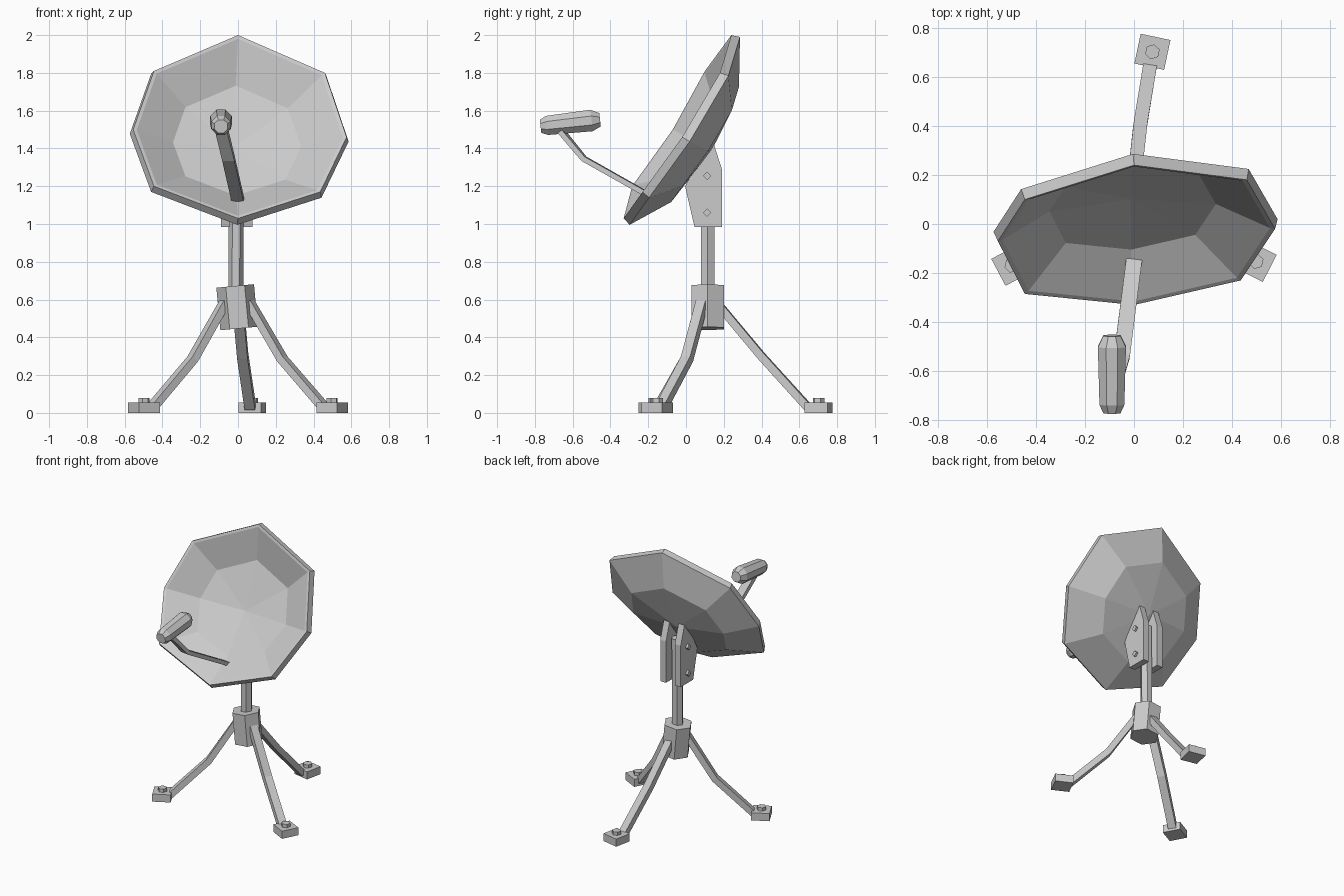
import bpy, bmesh, math
from mathutils import Vector as V, Matrix

if "Cube" in bpy.data.objects:
    bpy.data.objects.remove(bpy.data.objects["Cube"])


def loft(name, rings, closed=False, tips=True):
    """Skin a list of equal-sized point rings; cap the ends or join last to first."""
    bm = bmesh.new()
    rows = [[bm.verts.new(p) for p in r] for r in rings]
    n = len(rows[0])
    for a, b in zip(rows, rows[1:]):
        for i in range(n):
            j = (i + 1) % n
            bm.faces.new((a[i], a[j], b[j], b[i]))
    if closed:
        # fan caps meeting at the given centre points
        for row, tip in ((rows[0], closed[0]), (rows[-1], closed[1])):
            c = bm.verts.new(tip)
            for i in range(n):
                bm.faces.new((row[i], row[(i + 1) % n], c))
    else:
        bm.faces.new(rows[0])
        bm.faces.new(rows[-1])
    bmesh.ops.recalc_face_normals(bm, faces=bm.faces)
    me = bpy.data.meshes.new(name)
    bm.to_mesh(me)
    bm.free()
    ob = bpy.data.objects.new(name, me)
    bpy.context.collection.objects.link(ob)
    return ob


def rod(name, path, radii, sides=6, phase=0.0):
    """Regular-sided rod along a nearly straight path with a radius per point."""
    path = [V(p) for p in path]
    d = (path[-1] - path[0]).normalized()
    u = V((1, 0, 0)) if abs(d.x) < 0.8 else V((0, 1, 0))
    u = (u - d * u.dot(d)).normalized()
    w = d.cross(u)
    angs = [phase + 2 * math.pi * i / sides for i in range(sides)]
    return loft(name, [[p + r * (u * math.cos(a) + w * math.sin(a)) for a in angs]
                       for p, r in zip(path, radii)])


def bar(name, path, width, thick):
    """Bent rectangular bar, its flat side facing up."""
    path = [V(p) for p in path]
    rings = []
    for i, p in enumerate(path):
        d = (path[min(i + 1, len(path) - 1)] - path[max(i - 1, 0)]).normalized()
        s = d.cross(V((0, 0, 1))).normalized() * width / 2
        t = s.cross(d).normalized() * thick / 2
        rings.append([p + s + t, p + s - t, p - s - t, p - s + t])
    return loft(name, rings)


# Dish: slightly uneven octagon rim, tilted up
rim = [V(p) for p in ((0, 0.24, 2.0), (0.46, 0.18, 1.80), (0.575, -0.02, 1.46),
                      (0.435, -0.23, 1.17), (0, -0.33, 1.03), (-0.445, -0.285, 1.20),
                      (-0.555, -0.07, 1.50), (-0.445, 0.10, 1.81))]
mid = V((0, -0.045, 1.495))
back = V((-0.1, 1, -0.588)).normalized()


def dish_ring(scale, depth):
    return [mid + (p - mid) * scale + back * depth for p in rim]


loft("dish", [dish_ring(0.6, 0.13), dish_ring(0.965, 0.005), dish_ring(1, 0),
              dish_ring(1.025, 0.045), dish_ring(0.63, 0.17)],
     closed=(mid + back * 0.17, mid + back * 0.21))

# Feed arm and receiver
bar("feed_arm", [(0, -0.15, 1.125), (-0.05, -0.54, 1.345), (-0.085, -0.66, 1.49)], 0.065, 0.028)
rod("receiver", [(-0.09, -0.77, 1.517), (-0.09, -0.735, 1.522),
                 (-0.09, -0.50, 1.548), (-0.09, -0.455, 1.552)],
    [0.038, 0.055, 0.062, 0.038], 8, math.pi / 8)

# Mast and hub
rod("mast", [(-0.012, 0.115, 0.6), (-0.008, 0.115, 1.3)], [0.04, 0.04])
rod("hub", [(0.006, 0.115, 0.447), (-0.015, 0.115, 0.672)], [0.1, 0.1])

# Pair of mounting plates with bolts
profile = [(0.045, 0.985), (0.19, 0.985), (0.19, 1.29), (0.147, 1.425), (0.06, 1.32), (-0.005, 1.2)]
for side, x0, x1 in (("left", -0.042, -0.09), ("right", 0.03, 0.077)):
    loft(side + "_plate", [[(x, y, z) for y, z in profile] for x in (x0, x1)])
    out = math.copysign(0.015, x1)
    for k, z in (("lower", 1.06), ("upper", 1.255)):
        rod(f"{side}_{k}_bolt", [(x1 - out, 0.112, z), (x1 + out, 0.112, z)], [0.022] * 2, 4)

# Bent legs with square feet and hex bolts
legs = [("left", [(-0.07, 0.085, 0.585), (-0.24, 0.005, 0.285), (-0.455, -0.14, 0.03)],
         (-0.498, -0.168), 28),
        ("right", [(0.06, 0.085, 0.585), (0.235, 0.005, 0.285), (0.455, -0.13, 0.03)],
         (0.498, -0.153), -27),
        ("back", [(0.0, 0.17, 0.575), (0.025, 0.40, 0.30), (0.065, 0.645, 0.03)],
         (0.075, 0.702), -12)]
for name, path, (fx, fy), turn in legs:
    bar(name + "_leg", path, 0.056, 0.042)
    rot = Matrix.Rotation(math.radians(turn), 3, 'Z')
    corners = [rot @ V((sx * 0.062, sy * 0.062, 0)) + V((fx, fy, 0))
               for sx, sy in ((1, 1), (-1, 1), (-1, -1), (1, -1))]
    loft(name + "_foot", [corners, [c + V((0, 0, 0.056)) for c in corners]])
    rod(name + "_foot_bolt", [(fx, fy, 0.05), (fx, fy, 0.08)], [0.031] * 2, 6, 0.3)
